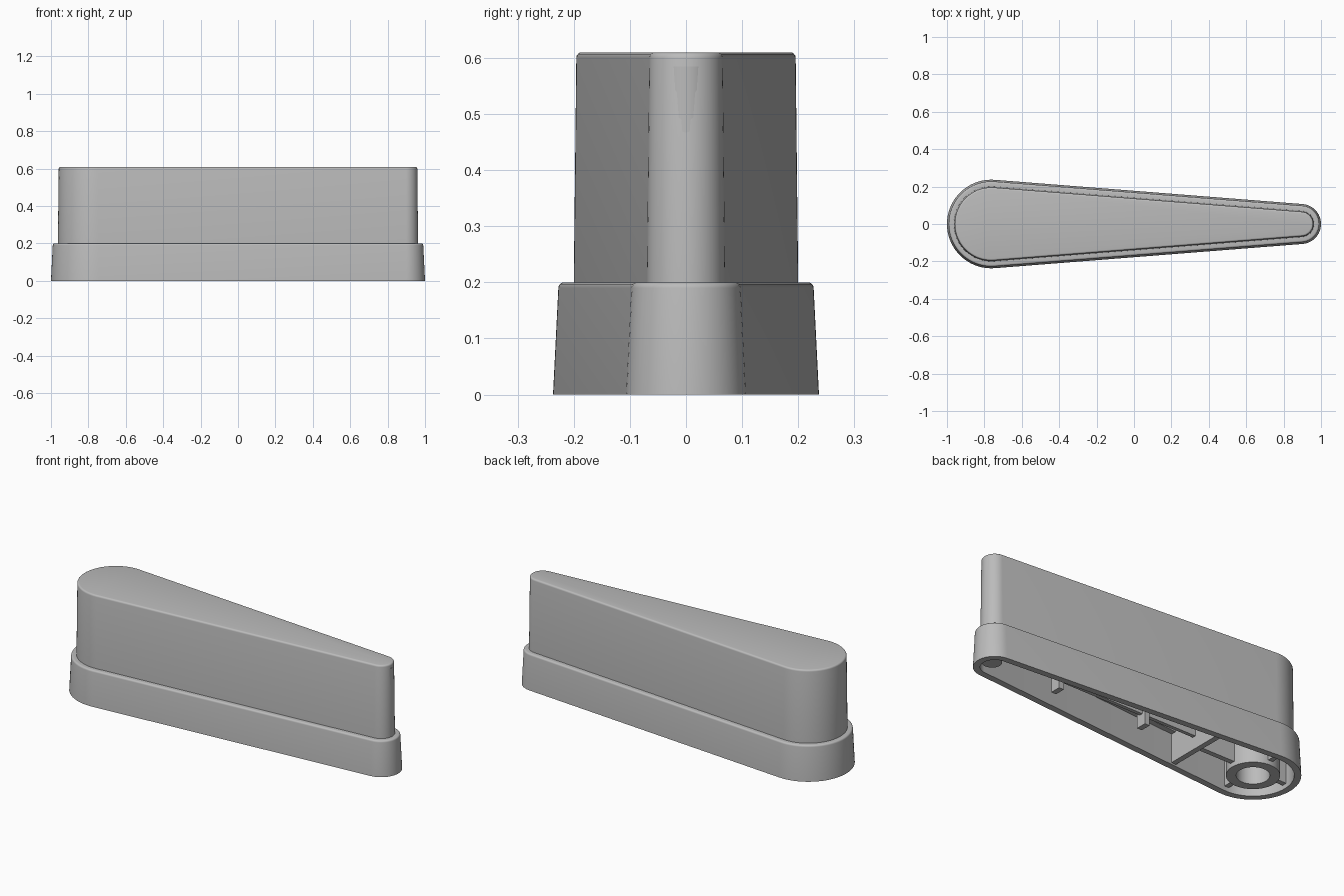
import bpy, bmesh, math

if "Cube" in bpy.data.objects:
    bpy.data.objects.remove(bpy.data.objects["Cube"], do_unlink=True)

grey = bpy.data.materials.new("plain grey")
grey.use_nodes = True
grey.diffuse_color = (0.5, 0.5, 0.5, 1)
grey.node_tree.nodes["Principled BSDF"].inputs["Base Color"].default_value = (0.5, 0.5, 0.5, 1)

BIG_X, BIG_R = -0.763, 0.237
TIP_X, TIP_R = 0.893, 0.107
CEILING = 0.58


def finish(name, bm):
    bmesh.ops.recalc_face_normals(bm, faces=bm.faces)
    mesh = bpy.data.meshes.new(name)
    bm.to_mesh(mesh)
    bm.free()
    mesh.materials.append(grey)
    obj = bpy.data.objects.new(name, mesh)
    bpy.context.collection.objects.link(obj)
    bpy.ops.object.select_all(action="DESELECT")
    bpy.context.view_layer.objects.active = obj
    obj.select_set(True)
    bpy.ops.object.shade_smooth_by_angle(angle=math.radians(35))
    return obj


def loft(bm, rings, closed=False):
    """Join rings of equal length with quads; cap both ends unless closed."""
    rows = [[bm.verts.new(p) for p in ring] for ring in rings]
    pairs = list(zip(rows, rows[1:])) + ([(rows[-1], rows[0])] if closed else [])
    n = len(rows[0])
    for a, b in pairs:
        for i in range(n):
            j = (i + 1) % n
            bm.faces.new((a[i], a[j], b[j], b[i]))
    if not closed:
        bm.faces.new(rows[0])
        bm.faces.new(rows[-1])


def circle(x, radius, z, start=0, end=2 * math.pi, steps=48):
    span = end - start
    return [(x + radius * math.cos(start + span * i / steps),
             radius * math.sin(start + span * i / steps), z) for i in range(steps + 1)]


def teardrop(inset, z):
    """Two arcs joined by their tangent lines, shrunk by the inset."""
    a = math.acos((BIG_R - TIP_R) / (TIP_X - BIG_X))
    return (circle(TIP_X, TIP_R - inset, z, -a, a, 24)
            + circle(BIG_X, BIG_R - inset, z, a, 2 * math.pi - a, 36))


def rounded(inset, top, radius=0.01):
    """Quarter round edge between a side wall and a flat top."""
    return [(inset + radius * (1 - math.cos(t)), top - radius * (1 - math.sin(t)))
            for t in (math.pi / 8 * k for k in range(5))]


# Hollow two-step body: cavity, rim, base skirt, upper block
profile = [(0.07, CEILING), (0.067, 0.17), (0.037, 0.17), (0.035, 0), (0, 0)]
profile += rounded(0.0095, 0.2) + [(0.037, 0.2)] + rounded(0.0415, 0.61)
bm = bmesh.new()
loft(bm, [teardrop(o, z) for o, z in profile])
finish("hollow_body", bm)


def tube(name, x, outer, inner, bottom):
    bm = bmesh.new()
    corners = [(outer, bottom), (outer, CEILING + 0.005),
               (inner, CEILING + 0.005), (inner, bottom)]
    loft(bm, [circle(x, r, z)[:-1] for r, z in corners], closed=True)
    finish(name, bm)


def block(name, x0, x1, y0, y1, z0, z1):
    bm = bmesh.new()
    loft(bm, [[(x0, y0, z), (x1, y0, z), (x1, y1, z), (x0, y1, z)] for z in (z0, z1)])
    finish(name, bm)


# Socket under the wide end
tube("socket", BIG_X, 0.133, 0.083, 0.0)

# Ribs around the socket, stepped to follow the cavity
T = 0.014
TOP = CEILING + 0.005
for label, reach, z0, z1 in (("lower", 0.21, 0.025, 0.175), ("upper", 0.18, 0.175, TOP)):
    for side, s in (("left", 1), ("right", -1)):
        y0, y1 = sorted((s * 0.12, s * reach))
        block(f"{label}_{side}_rib", BIG_X - T, BIG_X + T, y0, y1, z0, z1)
    block(f"{label}_end_rib", BIG_X - reach, BIG_X - 0.12, -T, T, z0, z1)
    block(f"{label}_inner_rib", BIG_X + 0.12, -0.4, -T, T, z0, z1)
    half = reach - 0.03
    block(f"{label}_cross_wall", -0.415, -0.385, -half, half, z0 if z0 > 0.1 else 0.01, z1)

# Long centre rib with two pegs, and the post in the narrow tip
block("centre_rib", -0.39, 0.9, -0.01, 0.01, 0.08, TOP)
for i, x in enumerate((-0.06, 0.49)):
    block(f"peg_{i + 1}", x - 0.015, x + 0.015, -0.03, 0.03, 0.015, 0.2)
bm = bmesh.new()
loft(bm, [circle(0.91, 0.05, z)[:-1] for z in (0.02, TOP)])
finish("tip_post", bm)
